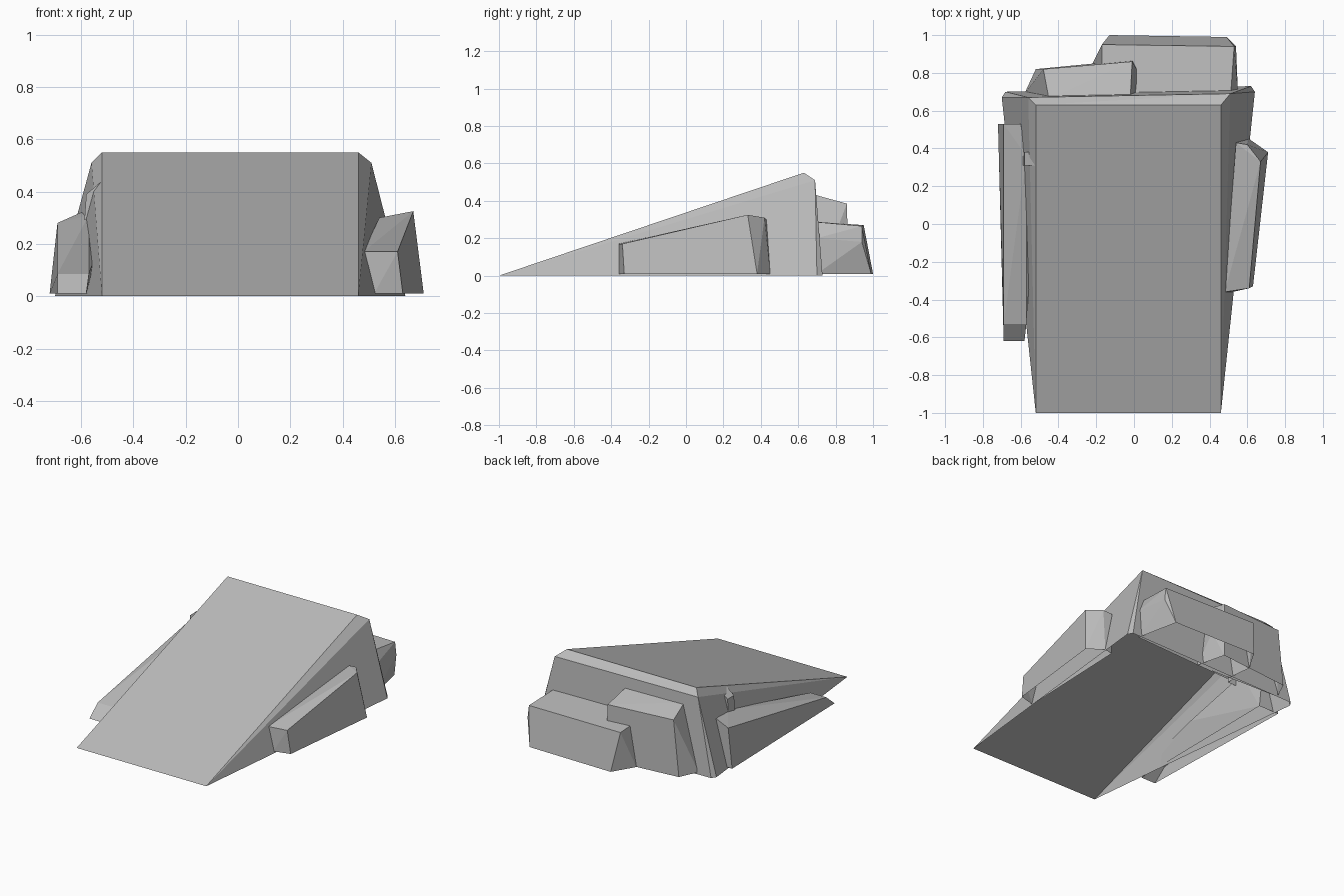
import bpy
import bmesh

default_cube = bpy.data.objects.get("Cube")
if default_cube:
    bpy.data.objects.remove(default_cube, do_unlink=True)

# One plain stone colour for everything
stone = bpy.data.materials.new("stone_grey")
stone.use_nodes = True
colour = (0.5, 0.5, 0.5, 1)
stone.diffuse_color = colour
stone.node_tree.nodes["Principled BSDF"].inputs["Base Color"].default_value = colour


def make_boulder(name, corners):
    """Chiselled flat-faced block wrapped around its corners, open underneath."""
    mesh = bpy.data.meshes.new(name)
    bm = bmesh.new()
    for corner in corners:
        bm.verts.new(corner)
    bmesh.ops.convex_hull(bm, input=bm.verts)
    loose = [v for v in bm.verts if not v.link_faces]
    bmesh.ops.delete(bm, geom=loose, context="VERTS")
    bmesh.ops.recalc_face_normals(bm, faces=bm.faces)
    # Merge flat triangles, then remove the hidden underside
    bmesh.ops.dissolve_limit(bm, angle_limit=0.03, verts=bm.verts, edges=bm.edges)
    bm.normal_update()
    underside = [f for f in bm.faces if f.normal.z < -0.95]
    bmesh.ops.delete(bm, geom=underside, context="FACES")
    bm.to_mesh(mesh)
    bm.free()
    mesh.materials.append(stone)
    boulder = bpy.data.objects.new(name, mesh)
    bpy.context.collection.objects.link(boulder)
    return boulder


left_edge, right_edge = -0.52, 0.46
tip, crest, height = -1, 0.63, 0.55
ground = 0.01

# Main ramp: sloped deck, flared sides and bevelled back wall
make_boulder("ramp_body", [
    (left_edge, tip, 0), (right_edge, tip, 0),
    (left_edge, crest, height), (right_edge, crest, height),
    (-0.56, 0.67, 0.51), (0.51, 0.69, 0.51),
    (-0.7, 0.67, 0), (-0.68, 0.7, 0),
    (0.62, 0.73, 0), (0.64, 0.7, 0),
])

# Rock leaning on the +x side
make_boulder("left_side_rock", [
    (0.48, -0.36, 0.17), (0.61, -0.34, 0.17),
    (0.52, -0.36, ground), (0.63, -0.33, ground),
    (0.67, 0.33, 0.325), (0.71, 0.38, ground),
    (0.54, 0.43, 0.3), (0.6, 0.42, 0.31),
    (0.55, 0.44, ground), (0.61, 0.45, ground),
])

# Long low rock on the -x side
make_boulder("right_side_rock", [
    (-0.69, -0.62, ground), (-0.58, -0.62, ground),
    (-0.69, -0.53, 0.085), (-0.57, -0.53, 0.085),
    (-0.69, 0.53, 0.28), (-0.6, 0.53, 0.32),
    (-0.72, 0.53, ground), (-0.57, 0.53, ground),
    (-0.57, 0.36, 0.31), (-0.54, -0.1, 0.17),
])

# Small chip below the deck edge
make_boulder("side_chip", [
    (x, y, z) for x, z in ((-0.59, 0.25), (-0.58, 0.39), (-0.52, 0.44), (-0.5, 0.25))
    for y in (0.31, 0.38)
])

# Broad low rock behind the ramp
make_boulder("rear_low_rock", [
    (-0.17, 0.66, 0.29), (0.51, 0.66, 0.29),
    (-0.17, 0.95, 0.27), (0.53, 0.94, 0.265),
    (0.55, 0.7, 0.2), (0.54, 0.94, 0.18),
    (-0.13, 1, ground), (0.49, 0.99, ground),
    (-0.22, 0.85, ground), (0.55, 0.7, ground),
    (-0.2, 0.66, ground),
])

# Taller rock behind the ramp
make_boulder("rear_tall_rock", [
    (-0.45, 0.66, 0.44), (-0.02, 0.66, 0.44),
    (-0.48, 0.82, 0.39), (-0.01, 0.86, 0.385),
    (-0.58, 0.69, ground), (-0.52, 0.82, ground),
    (0, 0.87, ground), (0.03, 0.79, 0.2),
    (0.05, 0.67, ground),
])
